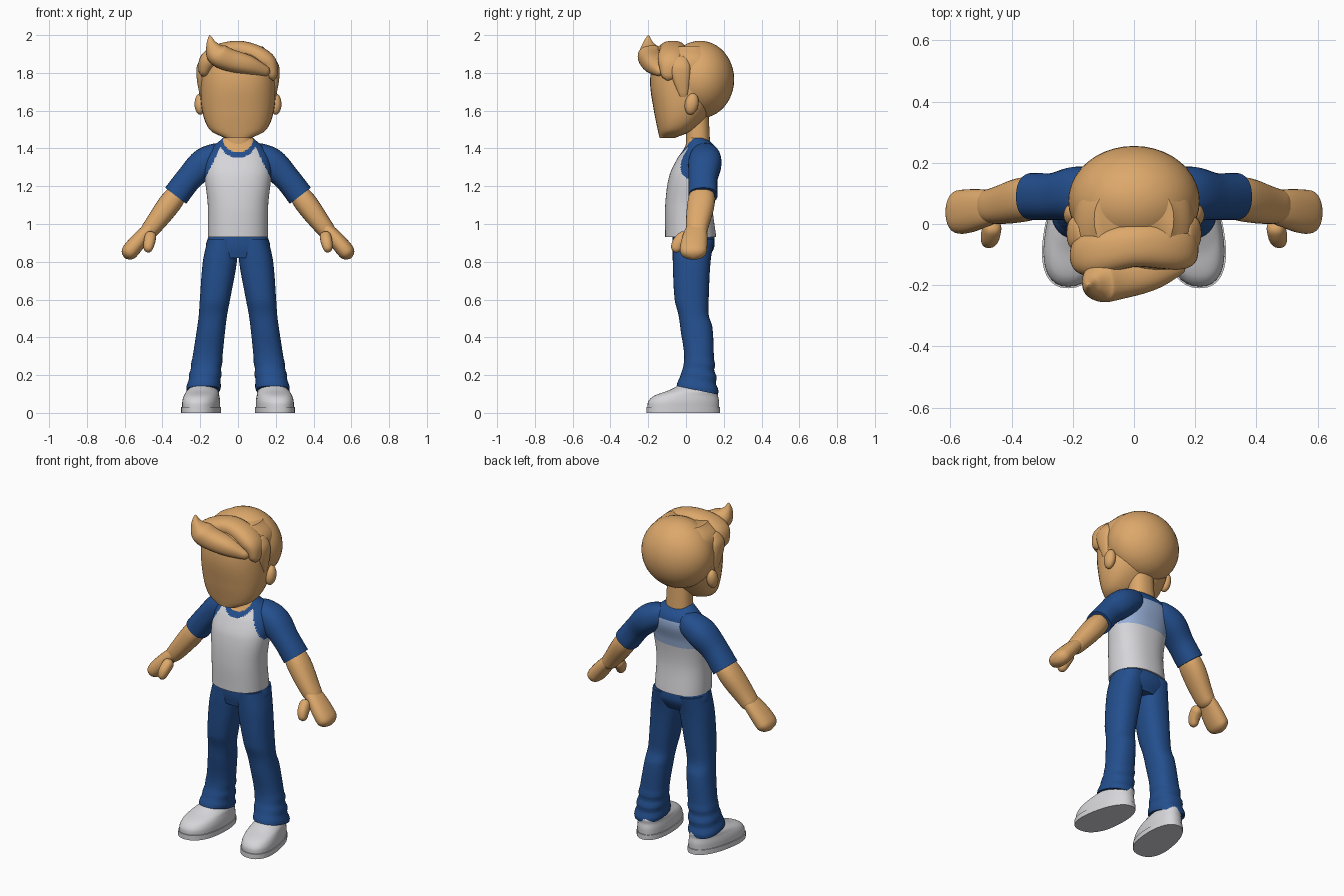
import bpy, bmesh, math
from mathutils import Vector, Matrix

cube = bpy.data.objects.get("Cube")
if cube:
    bpy.data.objects.remove(cube, do_unlink=True)


def material(name, red, green, blue):
    mat = bpy.data.materials.new(name)
    mat.use_nodes = True
    color = (red, green, blue, 1)
    mat.diffuse_color = color
    mat.node_tree.nodes["Principled BSDF"].inputs["Base Color"].default_value = color
    return mat


skin = material("tan skin", 0.72, 0.39, 0.145)
denim = material("denim blue", 0.017, 0.078, 0.27)
white = material("soft white", 0.67, 0.67, 0.7)
pale = material("pale blue", 0.31, 0.43, 0.68)


def smooth_path(points, steps):
    """Hermite interpolation of section tuples, spaced by chord length."""
    knots = [Vector(point) for point in points]
    last = len(knots) - 1
    chord = [0]
    for here, after in zip(knots, knots[1:]):
        chord.append(chord[-1] + (after - here).length)
    slopes = []
    for i in range(last + 1):
        low, high = max(i - 1, 0), min(i + 1, last)
        slopes.append((knots[high] - knots[low]) / (chord[high] - chord[low]))
    path = []
    for i in range(last):
        span = chord[i + 1] - chord[i]
        for step in range(steps):
            u = step / steps
            v = 1 - u
            ease = u * u * (3 - 2 * u)
            bend = slopes[i] * v - slopes[i + 1] * u
            path.append(knots[i].lerp(knots[i + 1], ease) + bend * span * u * v)
    return path + [knots[-1]]


def finish(name, bm, mats, side=1, rule=None, warp=None):
    for vert in bm.verts:
        if warp:
            warp(vert.co)
        vert.co.x *= side
    bmesh.ops.recalc_face_normals(bm, faces=bm.faces)
    if rule:
        for face in bm.faces:
            face.material_index = mats.index(rule(face.calc_center_median()))
    mesh = bpy.data.meshes.new(name)
    bm.to_mesh(mesh)
    bm.free()
    for mat in mats:
        mesh.materials.append(mat)
    part = bpy.data.objects.new(name, mesh)
    bpy.context.collection.objects.link(part)
    bpy.context.view_layer.objects.active = part
    part.select_set(True)
    bpy.ops.object.shade_smooth_by_angle(angle=math.radians(45))
    part.select_set(False)


def join_rings(rings):
    bm = bmesh.new()
    loops = [[bm.verts.new(co) for co in ring] for ring in rings]
    count = len(loops[0])
    for lower, upper in zip(loops, loops[1:]):
        for i in range(count):
            j = (i + 1) % count
            bm.faces.new((lower[i], lower[j], upper[j], upper[i]))
    bm.faces.new(loops[0])
    bm.faces.new(loops[-1])
    return bm


def unit_ring(count, power=2.3):
    """Slightly squared circle."""
    ring = []
    for i in range(count):
        angle = math.tau * i / count
        ring.append([math.copysign(abs(wave) ** (2 / power), wave)
                     for wave in (math.cos(angle), math.sin(angle))])
    return ring


def stack(name, sections, mats, count=36, steps=10, **options):
    """Level rings, each given as height, half width, front y and back y."""
    rings = [[(half * c, (front + back) / 2 + (back - front) / 2 * s, z) for c, s in unit_ring(count)]
             for z, half, front, back in smooth_path(sections, steps)]
    finish(name, join_rings(rings), mats, **options)


def tube(name, sections, mats, depth, rounded=True, **options):
    """Rings square to a path of x, y, z and radius; depth stretches them along y."""
    path = smooth_path(sections, 8)
    spots = [point.to_3d() for point in path]
    rings = []
    for i, (point, spot) in enumerate(zip(path, spots)):
        along = (spots[min(i + 1, len(spots) - 1)] - spots[max(i - 1, 0)]).normalized()
        deep = Vector((0, 1, 0))
        deep = (deep - along * deep.dot(along)).normalized()
        across = along.cross(deep)
        radius = point[3]
        if rounded:
            gap = min((spot - spots[0]).length, (spot - spots[-1]).length) / radius
            radius *= max(0.1, math.sqrt(1 - (1 - min(gap, 1)) ** 2))
        rings.append([spot + (across * c + deep * s * depth) * radius for c, s in unit_ring(28)])
    finish(name, join_rings(rings), mats, **options)


def blob(name, centre, radii, mats, tilt=0, **options):
    bm = bmesh.new()
    shape = Matrix.Translation(centre) @ Matrix.Rotation(tilt, 4, "X") @ Matrix.Diagonal((*radii, 1))
    bmesh.ops.create_uvsphere(bm, u_segments=40, v_segments=24, radius=1, matrix=shape)
    finish(name, bm, mats, **options)


# Shirt: raglan seams, collar band, open neckline and pale back panel
def shirt_colour(co):
    x, front = abs(co.x), co.y < 0.06
    drop = 1.45 - co.z
    if front and math.hypot(x / 0.08, drop / 0.07) < 1:
        return skin
    if front and math.hypot(x, drop) < 0.1:
        return denim
    if drop < 0.25 and x > 0.07 + drop / 2:
        return denim
    if not front and drop < 0.23:
        return denim if drop < 0.07 else pale
    return white


stack("shirt_body", [
    (0.93, 0.16, -0.11, 0.16), (1.1, 0.16, -0.11, 0.14), (1.25, 0.175, -0.09, 0.15),
    (1.34, 0.17, -0.05, 0.17), (1.4, 0.14, -0.01, 0.16), (1.455, 0.08, 0.01, 0.11)],
    [white, denim, pale, skin], count=96, steps=18, rule=shirt_colour)
stack("trouser_hips", [
    (0.95, 0.15, -0.07, 0.15), (0.88, 0.17, -0.07, 0.15), (0.82, 0.14, -0.06, 0.12)], [denim])

# Neck and head
stack("neck", [(1.37, 0.08, 0, 0.13), (1.58, 0.07, 0, 0.12)], [skin])
stack("head", [
    (1.455, 0.07, -0.14, -0.06), (1.5, 0.15, -0.15, 0.04), (1.6, 0.19, -0.17, 0.13),
    (1.75, 0.2, -0.19, 0.18), (1.87, 0.19, -0.17, 0.19), (1.94, 0.13, -0.1, 0.13)], [skin])

# Hair: rounded cap, ridge and swept quiff with a curled tip
blob("hair_cap", (0, 0.075, 1.765), (0.215, 0.18, 0.205), [skin])
tube("hair_ridge", [
    (-0.19, -0.1, 1.78, 0.02), (-0.15, -0.1, 1.87, 0.05), (0, -0.07, 1.92, 0.05),
    (0.15, -0.08, 1.86, 0.05), (0.19, -0.1, 1.76, 0.02)], [skin], depth=1.4)
tube("hair_quiff", [
    (0.17, -0.13, 1.8, 0.02), (0.06, -0.16, 1.84, 0.05), (-0.05, -0.18, 1.87, 0.06),
    (-0.11, -0.19, 1.9, 0.06), (-0.14, -0.2, 1.95, 0.03), (-0.15, -0.2, 2, 0.003)],
    [skin], depth=1.1)


def shape_leg(co):
    """Hem creases, lower hem at the heel, and an outward slant."""
    if co.z < 0.28:
        crease = 1 + 0.03 * math.sin(100 * co.z)
        co.x *= crease
        co.y *= crease
    co.x += 0.2 - 0.13 * co.z
    co.z -= 0.3 * (co.y - 0.06) * max(0, 1 - co.z / 0.4)


def shape_shoe(co):
    """Narrower heel and toes turned out."""
    co.x = 0.19 + co.x * (1 - 0.6 * co.y) - 0.12 * co.y


for side, word in ((1, "left_"), (-1, "right_")):
    # Ear and side lock
    blob(word + "ear", (0.2, 0.03, 1.635), (0.03, 0.036, 0.057), [skin], tilt=-0.2, side=side)
    tube(word + "side_lock", [
        (0.16, -0.03, 1.89, 0.02), (0.19, -0.03, 1.82, 0.03), (0.19, -0.01, 1.66, 0.01)],
        [skin], depth=1.8, side=side)

    # Arm
    tube(word + "sleeve", [
        (0.06, 0.09, 1.38, 0.05), (0.11, 0.1, 1.36, 0.07), (0.18, 0.1, 1.32, 0.08),
        (0.26, 0.09, 1.24, 0.07), (0.33, 0.09, 1.15, 0.07)],
        [denim], depth=1.1, rounded=False, side=side)
    tube(word + "forearm", [
        (0.3, 0.09, 1.19, 0.05), (0.36, 0.08, 1.11, 0.06), (0.45, 0.06, 0.99, 0.05),
        (0.5, 0.06, 0.93, 0.04)], [skin], depth=1.2, side=side)
    tube(word + "hand", [
        (0.44, 0.06, 1, 0.03), (0.5, 0.05, 0.94, 0.04), (0.56, 0.04, 0.87, 0.045),
        (0.6, 0.04, 0.82, 0.04)], [skin], depth=1.6, side=side)
    tube(word + "thumb", [
        (0.46, 0.01, 0.95, 0.03), (0.47, -0.04, 0.9, 0.03), (0.48, -0.06, 0.85, 0.02)],
        [skin], depth=1.1, side=side)

    # Leg and shoe
    stack(word + "trouser_leg", [
        (0.92, 0.08, -0.07, 0.15), (0.8, 0.09, -0.07, 0.13), (0.6, 0.08, -0.06, 0.12),
        (0.52, 0.075, -0.04, 0.12), (0.45, 0.075, -0.03, 0.14), (0.27, 0.08, -0.01, 0.15),
        (0.12, 0.09, -0.05, 0.17)], [denim], side=side, warp=shape_leg)
    stack(word + "shoe_sole", [(0, 0.1, -0.21, 0.18), (0.03, 0.1, -0.21, 0.18)],
          [white], side=side, warp=shape_shoe)
    stack(word + "shoe_upper", [
        (0.02, 0.095, -0.205, 0.175), (0.06, 0.095, -0.2, 0.175), (0.09, 0.09, -0.17, 0.17),
        (0.12, 0.08, -0.09, 0.17), (0.15, 0.05, -0.03, 0.15)],
        [white], side=side, warp=shape_shoe)
